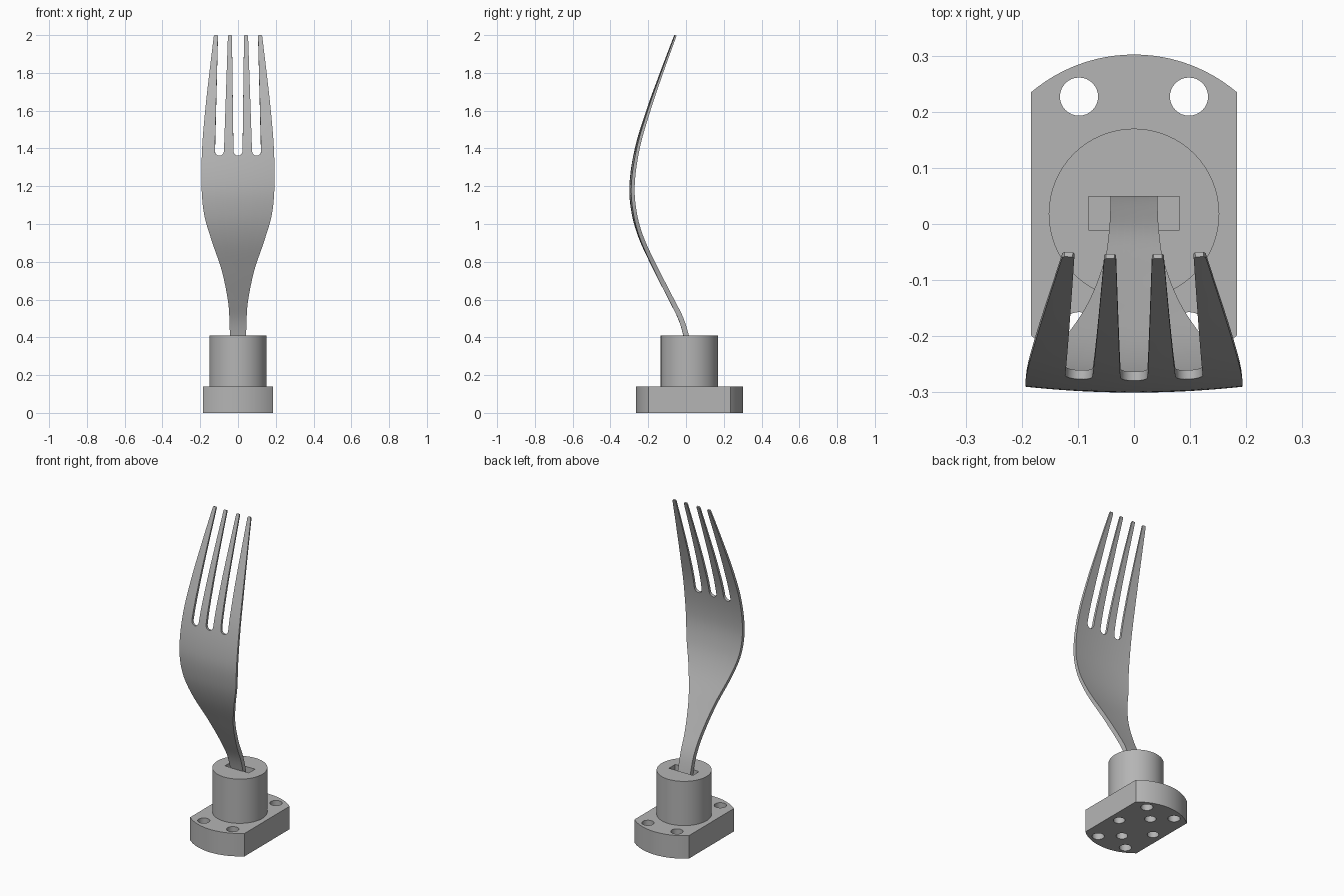
import bpy, bmesh, math
from mathutils import Vector

cube = bpy.data.objects.get("Cube")
if cube:
    bpy.data.objects.remove(cube, do_unlink=True)

steel = bpy.data.materials.new("steel grey")
steel.use_nodes = True
GREY = (0.46, 0.46, 0.46, 1)
steel.diffuse_color = GREY
steel.node_tree.nodes["Principled BSDF"].inputs["Base Color"].default_value = GREY

CY = 0.018          # y of the mount's axis
SEAM, TOP, RIM = 0.07, 0.14, 0.41


def add_object(name, bm):
    bmesh.ops.recalc_face_normals(bm, faces=bm.faces)
    mesh = bpy.data.meshes.new(name)
    bm.to_mesh(mesh)
    bm.free()
    mesh.materials.append(steel)
    ob = bpy.data.objects.new(name, mesh)
    bpy.context.collection.objects.link(ob)
    return ob


def prism(name, outline, z0, z1):
    """Extrude a flat outline from z0 to z1."""
    bm = bmesh.new()
    face = bm.faces.new([bm.verts.new((x, y, z0)) for x, y in outline])
    ext = bmesh.ops.extrude_face_region(bm, geom=[face])
    bmesh.ops.translate(bm, vec=(0, 0, z1 - z0),
                        verts=[g for g in ext["geom"] if isinstance(g, bmesh.types.BMVert)])
    return add_object(name, bm)


def circle(x, y, r, n):
    return [(x + r * math.cos(math.tau * i / n), y + r * math.sin(math.tau * i / n))
            for i in range(n)]


def apply_modifier(ob, name):
    bpy.ops.object.select_all(action="DESELECT")
    bpy.context.view_layer.objects.active = ob
    ob.select_set(True)
    bpy.ops.object.modifier_apply(modifier=name)


def combine(ob, other, operation):
    mod = ob.modifiers.new("combine", "BOOLEAN")
    mod.operation, mod.object, mod.solver = operation, other, "EXACT"
    apply_modifier(ob, mod.name)
    bpy.data.objects.remove(other, do_unlink=True)


def smooth(ob, degrees):
    bpy.ops.object.select_all(action="DESELECT")
    bpy.context.view_layer.objects.active = ob
    ob.select_set(True)
    bpy.ops.object.shade_smooth_by_angle(angle=math.radians(degrees))


# Plate outline: a disc with its two sides cut flat
RADIUS, HALF = 0.284, 0.184
a0 = math.acos(HALF / RADIUS)
back = [(RADIUS * math.cos(a), RADIUS * math.sin(a))
        for a in (a0 + (math.pi - 2 * a0) * i / 24 for i in range(25))]
plate = [(x, CY + y) for x, y in back] + [(-x, CY - y) for x, y in back]

# Mount: upper plate with the round socket, and the lower plate under it
socket = prism("socket_mount", plate, SEAM, TOP)
combine(socket, prism("sleeve", circle(0, CY, 0.152, 64), SEAM + 0.02, RIM), "UNION")
lower = prism("lower_plate", plate, 0, SEAM)

# Slot for the handle
slot = [(-0.081, -0.011), (0.081, -0.011), (0.081, 0.049), (-0.081, 0.049)]
combine(socket, prism("slot", slot, SEAM - 0.05, 0.5), "DIFFERENCE")

# Corner bolt holes through both plates
for sx in (-1, 1):
    for sy in (-1, 1):
        for part in (socket, lower):
            hole = prism("hole", circle(sx * 0.098, CY + sy * 0.209, 0.034, 32), -0.1, 0.3)
            combine(part, hole, "DIFFERENCE")

# Ring of holes in the lower plate only
for x, y in circle(0, CY, 0.122, 4):
    combine(lower, prism("hole", circle(x, y, 0.032, 32), -0.1, 0.3), "DIFFERENCE")

for part in (socket, lower):
    smooth(part, 30)

# Fork sections from handle to tip: height, depth, half width, thickness
SECTIONS = [
    (0.07, 0.045, 0.042, 0.028), (0.25, 0.034, 0.042, 0.028), (0.41, 0.0, 0.043, 0.028),
    (0.5, -0.028, 0.045, 0.027), (0.6, -0.078, 0.053, 0.026), (0.76, -0.16, 0.086, 0.024),
    (0.92, -0.237, 0.14, 0.021), (1.05, -0.277, 0.178, 0.019), (1.2, -0.291, 0.192, 0.018),
    (1.4, -0.263, 0.189, 0.016), (1.6, -0.204, 0.173, 0.014), (1.8, -0.133, 0.151, 0.011),
    (2.0, -0.058, 0.127, 0.009)]


def section(z):
    """Smoothly interpolated depth, half width and thickness at height z."""
    last = len(SECTIONS) - 1
    i = 0
    while i < last - 1 and z > SECTIONS[i + 1][0]:
        i += 1

    def slope(k, c):
        a, b = SECTIONS[max(k - 1, 0)], SECTIONS[min(k + 1, last)]
        return (b[c] - a[c]) / (b[0] - a[0])

    p, q = SECTIONS[i], SECTIONS[i + 1]
    h = q[0] - p[0]
    t = (z - p[0]) / h
    s = t * t * (3 - 2 * t)
    return [p[c] + (q[c] - p[c]) * s + h * t * (1 - t) *
            (slope(i, c) * (1 - t) - slope(i + 1, c) * t) for c in (1, 2, 3)]


bm = bmesh.new()
weights = bm.verts.layers.deform.verify()
THICK = 0.028


def fork_vert(x, z):
    depth, _, thick = section(z)
    v = bm.verts.new((x, depth + 0.28 * x * x, z))
    v[weights][0] = min(1, thick / THICK)
    return v


def skin(rows):
    for a, b in zip(rows, rows[1:]):
        for i in range(len(a) - 1):
            bm.faces.new((a[i], a[i + 1], b[i + 1], b[i]))


# Columns at the tine roots: four tines with three rounded gaps between them
ROOT, GAP = 1.385, 0.024
edge = section(ROOT)[1]
tines = [((-edge, -0.122), (-0.127, -0.106)), ((-0.074, -GAP), (-0.053, -0.032))]
tines += [((-r[1], -r[0]), (-t[1], -t[0])) for r, t in reversed(tines)]
columns, tops = [], []
for i, (root, tip) in enumerate(tines):
    for k in range(5):
        columns.append(root[0] + (root[1] - root[0]) * k / 4)
        tops.append(ROOT)
    if i < 3:
        nxt = tines[i + 1][0][0]
        mid, r = (root[1] + nxt) / 2, (nxt - root[1]) / 2
        for k in range(1, 8):
            a = math.pi * k / 8
            columns.append(mid - r * math.cos(a))
            tops.append(ROOT - 0.025 * math.sin(a))

# Handle and bowl
FOOT, N = SECTIONS[0][0], 56
rows = []
for j in range(N + 1):
    row = []
    for x, top in zip(columns, tops):
        z = FOOT + (top - FOOT) * j / N
        row.append(fork_vert(x / edge * section(z)[1] if j < N else x, z))
    rows.append(row)
skin(rows)

# Tines, narrowing to slightly rounded tips
M = 24
for i, (root, tip) in enumerate(tines):
    start = i * 12
    strip = [rows[-1][start:start + 5]]
    for j in range(1, M + 2):
        t = min(j / M, 1) if j != M else 0.99
        z = ROOT + (2.0 - ROOT) * t
        x0, x1 = (root[k] + (tip[k] - root[k]) * t for k in (0, 1))
        if i == 0:
            x0 = -section(z)[1]
        if i == 3:
            x1 = section(z)[1]
        if j > M:
            inset = (x1 - x0) * 0.15
            x0, x1 = x0 + inset, x1 - inset
        strip.append([fork_vert(x0 + (x1 - x0) * k / 4, z) for k in range(5)])
    skin(strip)

# Give the sheet its tapering thickness
fork = add_object("fork", bm)
fork.vertex_groups.new(name="thickness")
mod = fork.modifiers.new("thickness", "SOLIDIFY")
mod.thickness, mod.offset = THICK, 0
mod.vertex_group = "thickness"
apply_modifier(fork, mod.name)
smooth(fork, 40)
